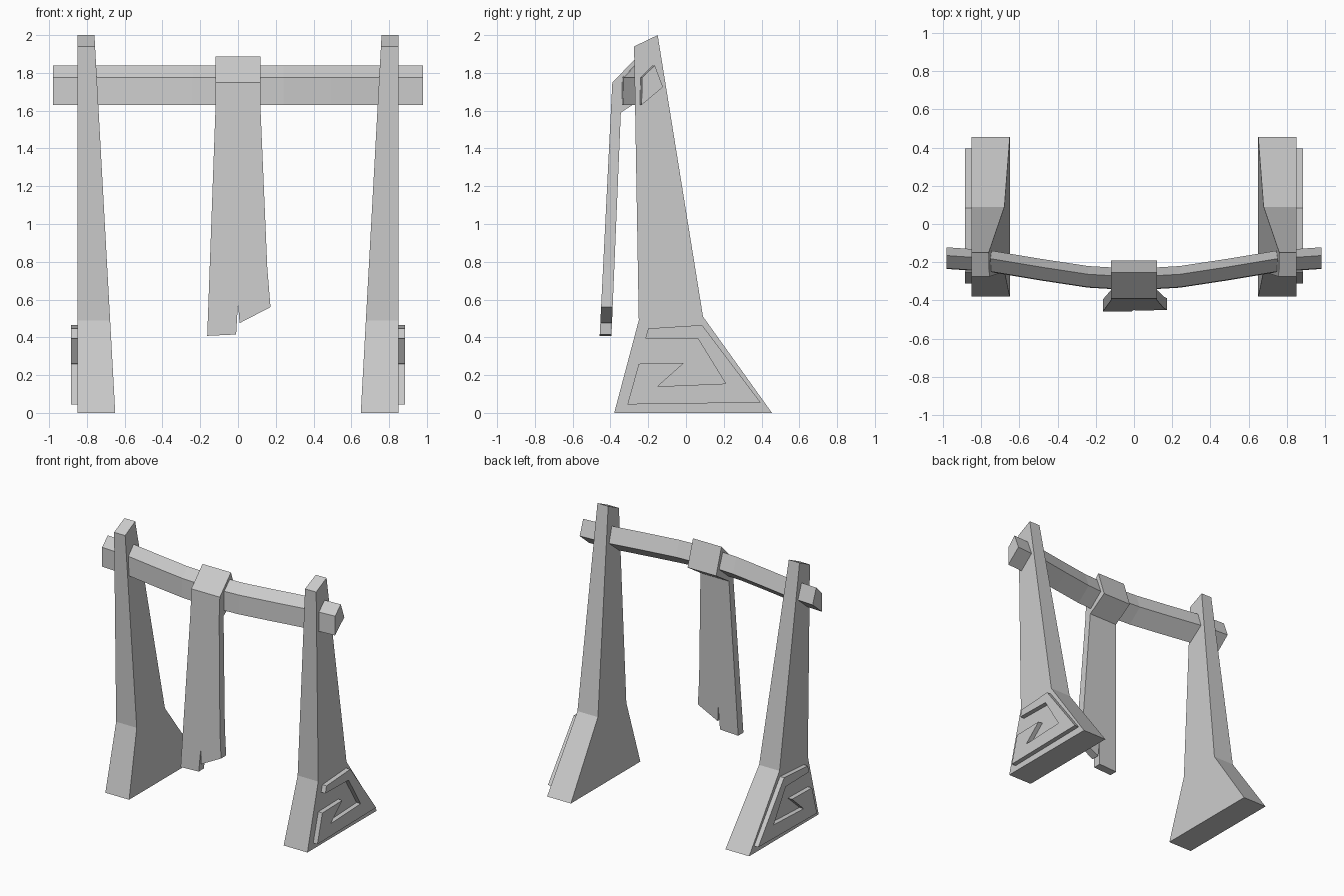
import bpy, bmesh

cube = bpy.data.objects.get("Cube")
if cube:
    bpy.data.objects.remove(cube)

# Single stone grey
GREY = (0.6, 0.6, 0.6, 1)
stone = bpy.data.materials.new("stone_grey")
stone.use_nodes = True
stone.diffuse_color = GREY
stone.node_tree.nodes["Principled BSDF"].inputs["Base Color"].default_value = GREY


def loft(name, rings):
    """Skin a solid through matching rings of points, capped at both ends."""
    bm = bmesh.new()
    rows = [[bm.verts.new(p) for p in ring] for ring in rings]
    for a, b in zip(rows, rows[1:]):
        for i in range(len(a)):
            j = (i + 1) % len(a)
            bm.faces.new((a[i], a[j], b[j], b[i]))
    bm.faces.new(rows[0])
    bm.faces.new(reversed(rows[-1]))
    bmesh.ops.recalc_face_normals(bm, faces=bm.faces[:])
    mesh = bpy.data.meshes.new(name)
    bm.to_mesh(mesh)
    bm.free()
    mesh.materials.append(stone)
    obj = bpy.data.objects.new(name, mesh)
    bpy.context.collection.objects.link(obj)
    return obj


# Post side profile and raised spiral ornament, as (y, z)
post = [(-0.38, 0), (0.455, 0), (0.09, 0.51), (-0.15, 2), (-0.275, 1.94), (-0.25, 0.49)]
spiral = [(-0.2, 0.447), (0.085, 0.465), (0.395, 0.055), (-0.31, 0.045), (-0.25, 0.26),
          (-0.01, 0.265), (-0.15, 0.14), (0.21, 0.155), (0.065, 0.39), (-0.215, 0.395)]
for side, s in (("left", 1), ("right", -1)):
    loft(side + "_post", [[(s * 0.85, y, z) for y, z in post],
                          [(s * (0.65 + 0.055 * z), y, z) for y, z in post]])
    loft(side + "_ornament", [[(s * x, y, z) for y, z in spiral] for x in (0.84, 0.885)])

# Crossbeam: four-sided section swept along a bow that pushes forward in the middle
section = [(-0.235, 1.63), (-0.232, 1.775), (-0.165, 1.84), (-0.122, 1.725)]
half_bow = [(0.98, 0), (0.76, -0.015), (0.49, -0.06), (0.24, -0.098), (0.12, -0.105)]
bow = half_bow + [(-x, d) for x, d in reversed(half_bow)]
loft("crossbeam", [[(x, y + d, z) for y, z in section] for x, d in bow])

# Cloth loop wrapped over the beam
loop = [(-0.255, 1.887), (-0.39, 1.75), (-0.398, 1.59), (-0.345, 1.59), (-0.19, 1.69)]
loft("banner_loop", [[(x, y, z) for y, z in loop] for x in (-0.12, 0.12)])

# Hanging banner with a torn lower edge, as (x, z)
banner = [(-0.12, 1.59), (-0.163, 0.408), (-0.01, 0.415), (0, 0.585), (0.008, 0.475),
          (0.172, 0.56), (0.155, 0.77), (0.12, 1.59)]
loft("banner", [[(x, -0.398 - 0.05 * (1.59 - z), z) for x, z in banner],
                [(x, -0.345 - 0.042 * (1.59 - z), z) for x, z in banner]])
